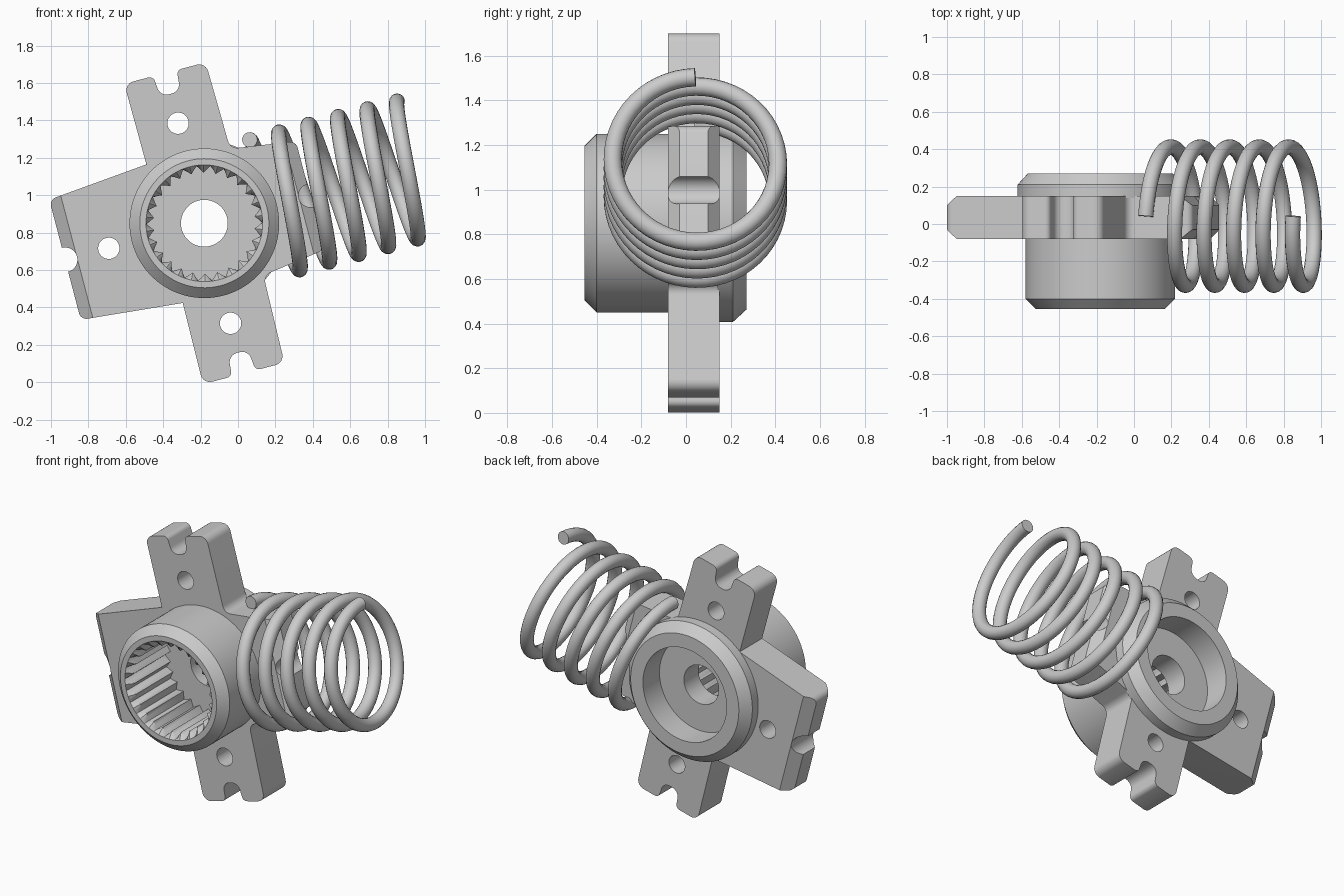
import bpy, bmesh
from math import pi, sin, cos, tan, radians
from mathutils import Matrix, Vector

if "Cube" in bpy.data.objects:
    bpy.data.objects.remove(bpy.data.objects["Cube"])

# One grey for everything
grey = bpy.data.materials.new("light_grey")
grey.use_nodes = True
COLOUR = (0.6, 0.6, 0.6, 1)
grey.diffuse_color = COLOUR
grey.node_tree.nodes["Principled BSDF"].inputs["Base Color"].default_value = COLOUR

# Shared local frame: x along the spring, y along the hub axis, tilted about y
FRAME = Matrix.Translation((-0.18, 0, 0.85)) @ Matrix.Rotation(radians(-14.7), 4, 'Y')
FRONT, BACK = -0.08, 0.15


def add_object(name, data):
    obj = bpy.data.objects.new(name, data)
    bpy.context.collection.objects.link(obj)
    obj.matrix_world = FRAME
    return obj


def mesh_from(name, bm):
    bmesh.ops.recalc_face_normals(bm, faces=bm.faces)
    mesh = bpy.data.meshes.new(name)
    bm.to_mesh(mesh)
    bm.free()
    return add_object(name, mesh)


def finish(obj, angle):
    obj.data.materials.clear()
    obj.data.materials.append(grey)
    bpy.ops.object.select_all(action='DESELECT')
    obj.select_set(True)
    bpy.context.view_layer.objects.active = obj
    bpy.ops.object.shade_smooth_by_angle(angle=radians(angle))


def rounded(corners, steps=6):
    """Round each (x, z, radius) corner of a closed outline."""
    out = []
    for i, (x, z, r) in enumerate(corners):
        p = Vector((x, z))
        if r == 0:
            out.append(p)
            continue
        a = (Vector(corners[i - 1][:2]) - p).normalized()
        b = (Vector(corners[(i + 1) % len(corners)][:2]) - p).normalized()
        half = a.angle(b) / 2
        centre = p + (a + b).normalized() * r / sin(half)
        start = p + a * r / tan(half) - centre
        end = p + b * r / tan(half) - centre
        for k in range(steps + 1):
            # Blend the two radii and push the result back onto the arc
            t = k / steps
            sweep = pi - 2 * half
            spoke = start * sin((1 - t) * sweep) + end * sin(t * sweep)
            out.append(centre + spoke.normalized() * r)
    return out


# Four-armed plate: the upper half outline, mirrored to the lower half
half_outline = [(0.585, 0.30, 0.04), (0.235, 0.35, 0.05), (0.225, 0.83, 0.05),
                (0.065, 0.83, 0.03), (0.055, 0.715, 0.05), (-0.055, 0.715, 0.05),
                (-0.065, 0.83, 0.03), (-0.225, 0.83, 0.05), (-0.22, 0.383, 0),
                (-0.77, 0.332, 0.04)]
outline = rounded(half_outline + [(x, -z, r) for x, z, r in reversed(half_outline)])
bm = bmesh.new()
face = bm.faces.new([bm.verts.new((p.x, FRONT, p.y)) for p in outline])
bm.faces.new([bm.verts.new((p.x, BACK, p.y)) for p in reversed(outline)])
bmesh.ops.bridge_loops(bm, edges=bm.edges[:])
bmesh.ops.recalc_face_normals(bm, faces=bm.faces)

# Bevel the ends of the left and right arms
for end, side in ((-0.705, -1), (0.525, 1)):
    for y, facing in ((FRONT, -1), (BACK, 1)):
        bmesh.ops.bisect_plane(bm, geom=bm.verts[:] + bm.edges[:] + bm.faces[:],
                               plane_co=(end, y, 0), plane_no=(side * 0.65, facing * 0.76, 0),
                               clear_outer=True)
        bmesh.ops.holes_fill(bm, edges=[e for e in bm.edges if e.is_boundary])
plate = mesh_from("four_arm_plate", bm)

# Cutter for the hub opening, arm holes and end notches
bm = bmesh.new()
for x, z, r in ((0, 0, 0.36), (0, 0.553, 0.057), (0, -0.553, 0.057),
                (-0.528, 0, 0.057), (-0.77, 0, 0.066), (0.585, 0, 0.062)):
    place = Matrix.Translation((x, 0, z)) @ Matrix.Rotation(pi / 2, 4, 'X')
    bmesh.ops.create_cone(bm, cap_ends=True, segments=48, radius1=r, radius2=r,
                          depth=1, matrix=place)
cutter = mesh_from("hole_cutter", bm)
cutter.hide_render = True
mod = plate.modifiers.new("holes", 'BOOLEAN')
mod.operation, mod.solver, mod.object = 'DIFFERENCE', 'EXACT', cutter
bpy.context.view_layer.update()
bpy.context.view_layer.objects.active = plate
bpy.ops.object.modifier_apply(modifier=mod.name)
bpy.data.objects.remove(cutter)
finish(plate, 30)

# Hub: a closed turned profile with a toothed front bore
TEETH, PER_TOOTH = 26, 4
SEGMENTS = TEETH * PER_TOOTH
ROOT = 0.308
TOOTH = [ROOT, 0.289, 0.27, 0.289]
profile = [(0.125, -0.05, False), (ROOT, -0.05, True), (ROOT, -0.425, True),
           (ROOT + 0.004, -0.455, False), (0.345, -0.455, False),
           (0.40, -0.40, False), (0.40, 0.14, False),
           (0.443, 0.14, False), (0.443, 0.21, False), (0.388, 0.27, False),
           (0.30, 0.27, False), (0.30, 0.10, False), (0.125, 0.10, False)]
bm = bmesh.new()
rings = []
for r, y, toothed in profile:
    ring = []
    for i in range(SEGMENTS):
        radius = TOOTH[i % PER_TOOTH] if toothed else r
        a = 2 * pi * i / SEGMENTS
        ring.append(bm.verts.new((radius * cos(a), y, radius * sin(a))))
    rings.append(ring)
for k, ring in enumerate(rings):
    nxt = rings[(k + 1) % len(rings)]
    for i in range(SEGMENTS):
        j = (i + 1) % SEGMENTS
        bm.faces.new((ring[i], ring[j], nxt[j], nxt[i]))
hub = mesh_from("splined_hub", bm)
finish(hub, 30)

# Coil spring: five turns of round wire around the right arm
TURNS, STEPS, COIL_R, PITCH = 5, 56, 0.37, 0.163
curve = bpy.data.curves.new("coil_spring", 'CURVE')
curve.dimensions = '3D'
curve.bevel_depth = 0.041
curve.bevel_resolution = 6
curve.use_fill_caps = True
spline = curve.splines.new('POLY')
spline.points.add(TURNS * STEPS)
for i, point in enumerate(spline.points):
    turn = i / STEPS
    a = 2 * pi * turn
    point.co = (0.348 + PITCH * turn, 0.042 + COIL_R * sin(a), COIL_R * cos(a), 1)
spring = add_object("coil_spring", curve)
bpy.ops.object.select_all(action='DESELECT')
spring.select_set(True)
bpy.context.view_layer.objects.active = spring
bpy.ops.object.convert(target='MESH')
finish(bpy.context.view_layer.objects.active, 40)
